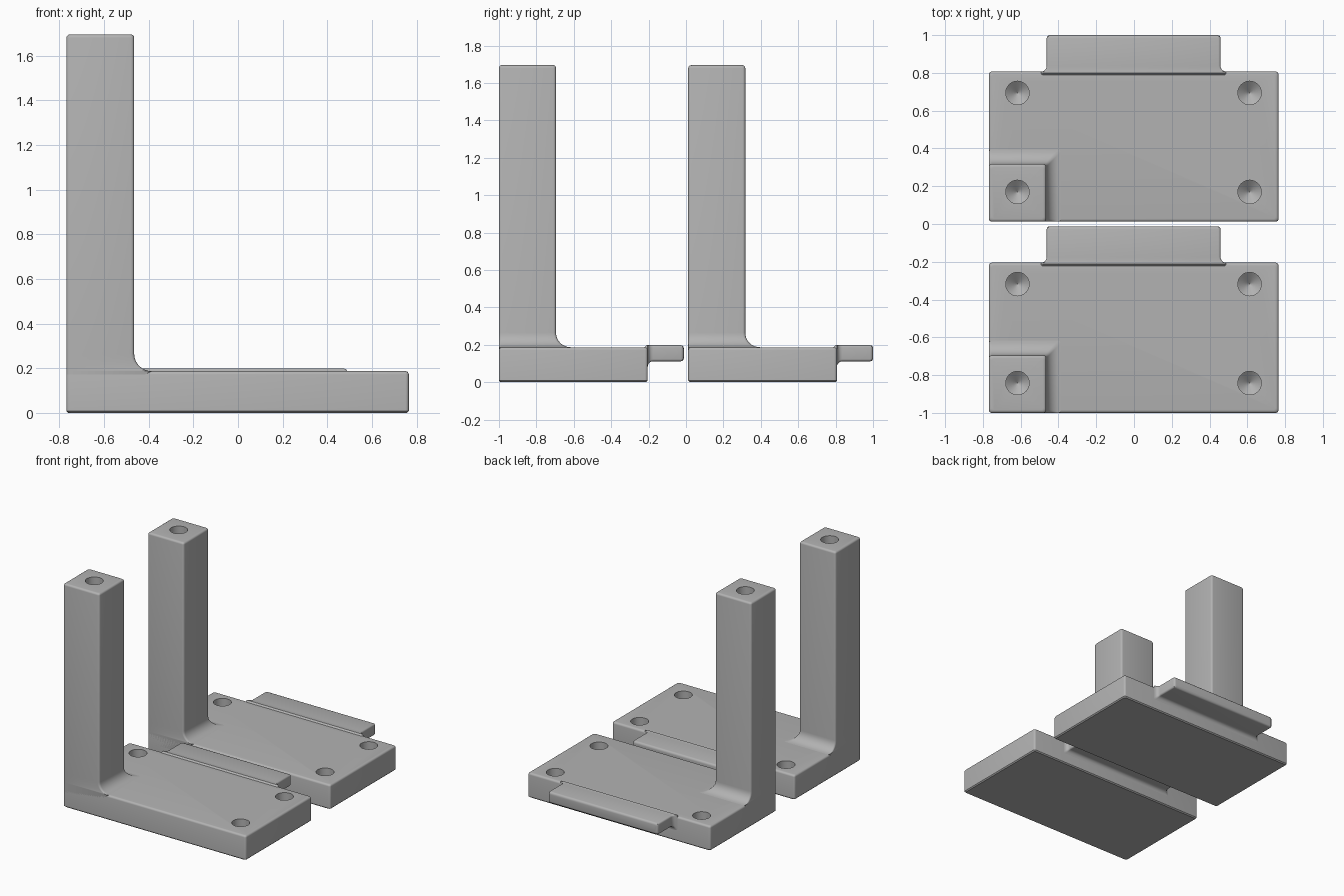
import bpy, bmesh, math

if "Cube" in bpy.data.objects:
    bpy.data.objects.remove(bpy.data.objects["Cube"])

grey = bpy.data.materials.new("light grey")
grey.diffuse_color = (0.45, 0.45, 0.45, 1)
grey.use_nodes = True
grey.node_tree.nodes["Principled BSDF"].inputs["Base Color"].default_value = grey.diffuse_color
R = 0.015  # edge rounding


def rounded_rect(a0, a1, b0, b1, r, n=4):
    pts = []
    for ca, cb, start in ((a1 - r, b1 - r, 0), (a0 + r, b1 - r, 90),
                          (a0 + r, b0 + r, 180), (a1 - r, b0 + r, 270)):
        for i in range(n + 1):
            t = math.radians(start + 90 * i / n)
            pts.append((ca + r * math.cos(t), cb + r * math.sin(t)))
    return pts


def loft(name, rings):
    bm = bmesh.new()
    loops = [[bm.verts.new(p) for p in ring] for ring in rings]
    for lo, hi in zip(loops, loops[1:]):
        for i in range(len(lo)):
            j = (i + 1) % len(lo)
            bm.faces.new((lo[i], lo[j], hi[j], hi[i]))
    bm.faces.new(loops[0])
    bm.faces.new(loops[-1])
    bmesh.ops.recalc_face_normals(bm, faces=bm.faces)
    mesh = bpy.data.meshes.new(name)
    bm.to_mesh(mesh)
    bm.free()
    mesh.materials.append(grey)
    ob = bpy.data.objects.new(name, mesh)
    bpy.context.collection.objects.link(ob)
    return ob


def drill(ob, x, y, top):
    # Blind hole with a conical bottom
    r, n = 0.062, 32
    rings = []
    for rad, z in ((0.0005, top - 0.14), (r, top - 0.09), (r, top + 0.05)):
        rings.append([(x + rad * math.cos(math.tau * i / n),
                       y + rad * math.sin(math.tau * i / n), z) for i in range(n)])
    cutter = loft("hole_cutter", rings)
    mod = ob.modifiers.new("hole", 'BOOLEAN')
    mod.operation, mod.solver, mod.object = 'DIFFERENCE', 'EXACT', cutter
    bpy.context.view_layer.objects.active = ob
    bpy.ops.object.modifier_apply(modifier=mod.name)
    bpy.data.objects.remove(cutter)


def smooth(ob):
    bpy.ops.object.select_all(action='DESELECT')
    ob.select_set(True)
    bpy.context.view_layer.objects.active = ob
    bpy.ops.object.shade_smooth_by_angle(angle=math.radians(32))


def top_round(z):
    # (inset, height) steps of a rounded top edge
    return [(R * (1 - math.cos(t)), z - R + R * math.sin(t))
            for t in (math.radians(22.5 * i) for i in range(5))]


def bracket(label, dy):
    x0, x1, y0, y1 = -0.768, 0.765, -1.0 + dy, -0.205 + dy
    px, py, top, height = -0.465, -0.695 + dy, 0.187, 1.695

    # Base plate
    steps = [(0.008, 0.0), (0.0, 0.008)] + top_round(top)
    base = loft("base_" + label, [
        [(a, b, z) for a, b in rounded_rect(x0 + s, x1 - s, y0 + s, y1 - s, R)]
        for s, z in steps])
    for hx, hy in ((-0.617, -0.318), (0.612, -0.318), (0.612, -0.842)):
        drill(base, hx, hy + dy, top)

    # Upright post, flared into the plate on its two inner sides
    f = 0.078
    rings = [[(a, b, 0.1) for a, b in rounded_rect(x0, px, y0, py, R)]]
    for i in range(9):
        t = math.radians(90 * i / 8)
        o = f * (1 - math.sin(t))
        z = top + f * (1 - math.cos(t))
        rings.append([(a, b, z) for a, b in rounded_rect(x0, px + o, y0, py + o, R)])
    for s, z in top_round(height):
        rings.append([(a, b, z) for a, b in
                      rounded_rect(x0 + s, px - s, y0 + s, py - s, R)])
    post = loft("post_" + label, rings)
    drill(post, -0.617, -0.842 + dy, height)

    # Raised tab, flared where it leaves the plate
    g, tz = 0.03, 0.198
    sections = [(-0.225, g, top - 0.002, 0), (-0.212, g, tz, 0)]
    for i in range(6):
        t = math.radians(90 * i / 5)
        sections.append((-0.205 + g * (1 - math.cos(t)), g * (1 - math.sin(t)), tz, 0))
    for i in range(4):
        t = math.radians(30 * i)
        sections.append((-0.012 - R + R * math.sin(t), 0, tz, R * (1 - math.cos(t))))
    tab = loft("tab_" + label, [
        [(a, y + dy, b) for a, b in
         rounded_rect(-0.462 - o + s, 0.458 + o - s, 0.112 - o + s, z - s, 0.012)]
        for y, o, z, s in sections])

    for ob in (base, post, tab):
        smooth(ob)


bracket("front", 0.0)
bracket("back", 1.012)
